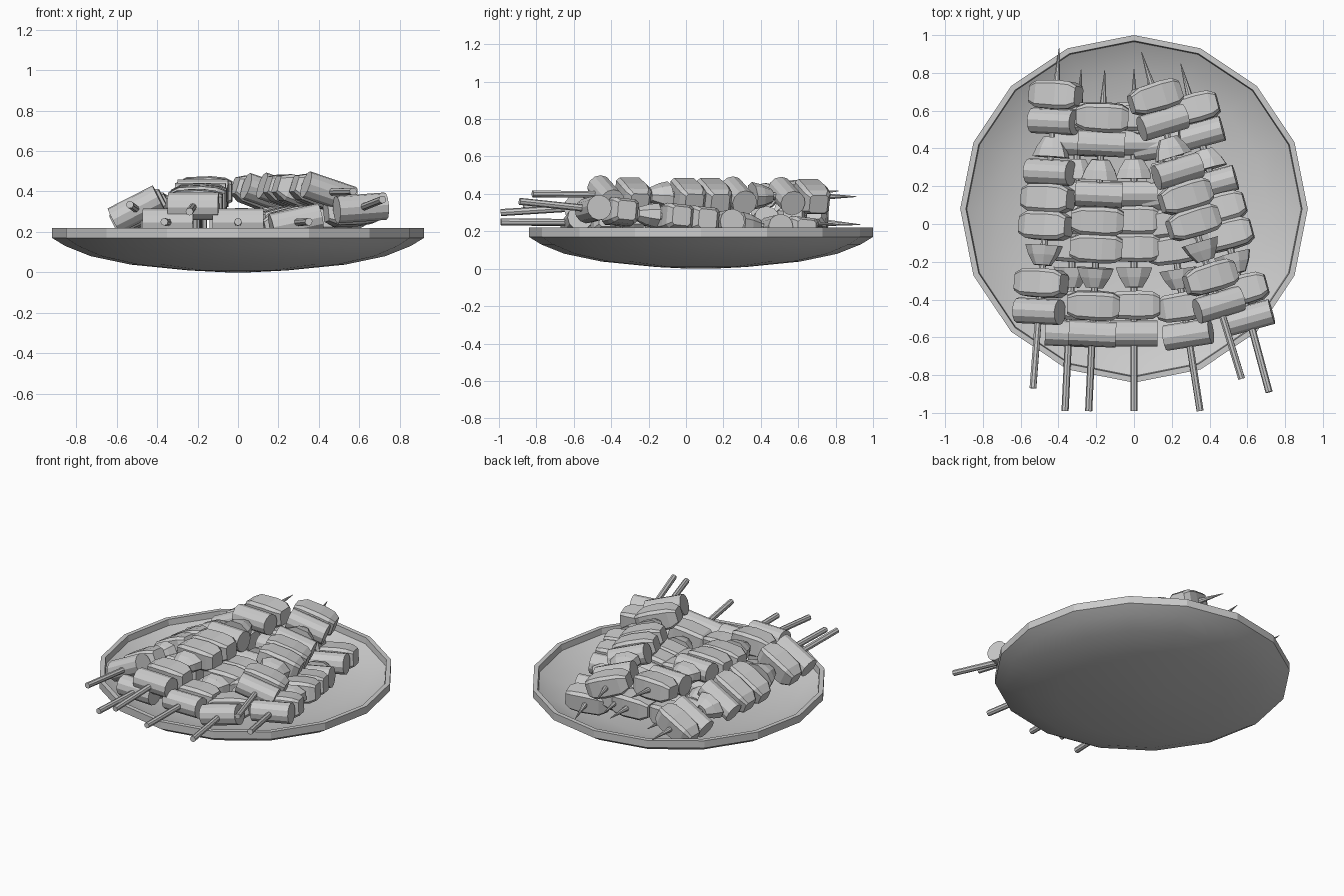
import bpy, bmesh, math
from mathutils import Vector, Matrix

if "Cube" in bpy.data.objects:
    bpy.data.objects.remove(bpy.data.objects["Cube"])


def make_object(name, bm):
    bmesh.ops.recalc_face_normals(bm, faces=bm.faces)
    me = bpy.data.meshes.new(name)
    bm.to_mesh(me)
    bm.free()
    ob = bpy.data.objects.new(name, me)
    bpy.context.collection.objects.link(ob)
    return ob


def loft(bm, rings):
    """Skin a list of equal-length point rings and cap both ends."""
    loops = [[bm.verts.new(p) for p in ring] for ring in rings]
    n = len(loops[0])
    for a, b in zip(loops, loops[1:]):
        for i in range(n):
            j = (i + 1) % n
            bm.faces.new((a[i], a[j], b[j], b[i]))
    bm.faces.new(loops[0])
    bm.faces.new(loops[-1])


def ellipse(n, rx, rz, y, phase=0.0):
    return [(rx * math.cos(2 * math.pi * i / n + phase), y,
             rz * math.sin(2 * math.pi * i / n + phase)) for i in range(n)]


# Local frame of a skewer: x across, y from handle to tip, z up
def stick(bm):
    loft(bm, [ellipse(8, 0.019, 0.019, 0), ellipse(8, 0.019, 0.019, 1.62),
              ellipse(8, 0.002, 0.002, 1.81)])


def sausage(bm, y):
    rings = []
    for x in (-0.125, 0.125):
        rings.append([(x, y + 0.068 * math.cos(a), 0.068 * math.sin(a))
                      for a in (math.pi * i / 6 for i in range(12))])
    loft(bm, rings)


def meat(bm, y):
    rings = []
    for x, l, h in ((-0.14, 0.048, 0.042), (-0.09, 0.072, 0.068),
                    (0.03, 0.077, 0.073), (0.10, 0.072, 0.066), (0.137, 0.05, 0.05)):
        c = 0.75
        sec = [(l, -h * c), (l, h * c), (l * c, h), (-l * c, h),
               (-l, h * c), (-l, -h * c), (-l * c, -h), (l * c, -h)]
        rings.append([(x, y + a, b) for a, b in sec])
    loft(bm, rings)


def onion(bm, y, d):
    loft(bm, [ellipse(8, 0.105, 0.07, y + 0.05 * d, math.pi / 8),
              ellipse(8, 0.085, 0.06, y, math.pi / 8),
              ellipse(8, 0.05, 0.038, y - 0.055 * d, math.pi / 8)])


def skewer(name, handle, tip, roll):
    bm = bmesh.new()
    stick(bm)
    for y in (0.41, 1.15, 1.42):
        sausage(bm, y)
    for y in (0.56, 0.865, 1.01, 1.56):
        meat(bm, y)
    onion(bm, 0.71, 1)
    onion(bm, 1.28, -1)
    ob = make_object(name, bm)
    h = Vector(handle)
    f = (Vector(tip) - h).normalized()
    r = f.cross(Vector((0, 0, 1))).normalized()
    u = r.cross(f)
    m = Matrix((r, f, u)).transposed().to_4x4()
    ob.matrix_world = Matrix.Translation(h) @ m @ Matrix.Rotation(math.radians(-roll), 4, 'Y')
    return ob


# Shallow sixteen-sided plate, lathed from a closed profile
outer = [(0.24, 0.009), (0.53, 0.038), (0.73, 0.08), (0.855, 0.13), (0.92, 0.17), (0.92, 0.22)]
inner = [(0.89, 0.22), (0.885, 0.18), (0.83, 0.15), (0.71, 0.105), (0.52, 0.065), (0.24, 0.038)]
bm = bmesh.new()
loft(bm, [[(r * math.sin(math.pi * i / 8), r * math.cos(math.pi * i / 8) + 0.08, z)
           for i in range(16)] for r, z in [(0.06, 0.0)] + outer + inner + [(0.06, 0.03)]])
plate = make_object("plate", bm)
bpy.context.view_layer.objects.active = plate
plate.select_set(True)
bpy.ops.object.shade_smooth_by_angle(angle=math.radians(21))

# Lower layer of skewers
skewer("skewer_lower_left", (-0.365, -0.99, 0.25), (-0.28, 0.81, 0.235), 0)
skewer("skewer_lower_middle", (0, -0.99, 0.25), (0, 0.82, 0.235), 0)
skewer("skewer_lower_right", (0.35, -0.99, 0.25), (0.07, 0.80, 0.24), 12)
skewer("skewer_far_right", (0.715, -0.89, 0.36), (0.255, 0.82, 0.18), 4)
# Upper layer of skewers
skewer("skewer_upper_left", (-0.535, -0.87, 0.335), (-0.395, 0.94, 0.235), 27)
skewer("skewer_upper_middle", (-0.24, -0.99, 0.30), (-0.155, 0.81, 0.415), 0)
skewer("skewer_upper_right", (0.57, -0.82, 0.40), (0.04, 0.91, 0.385), -18)
